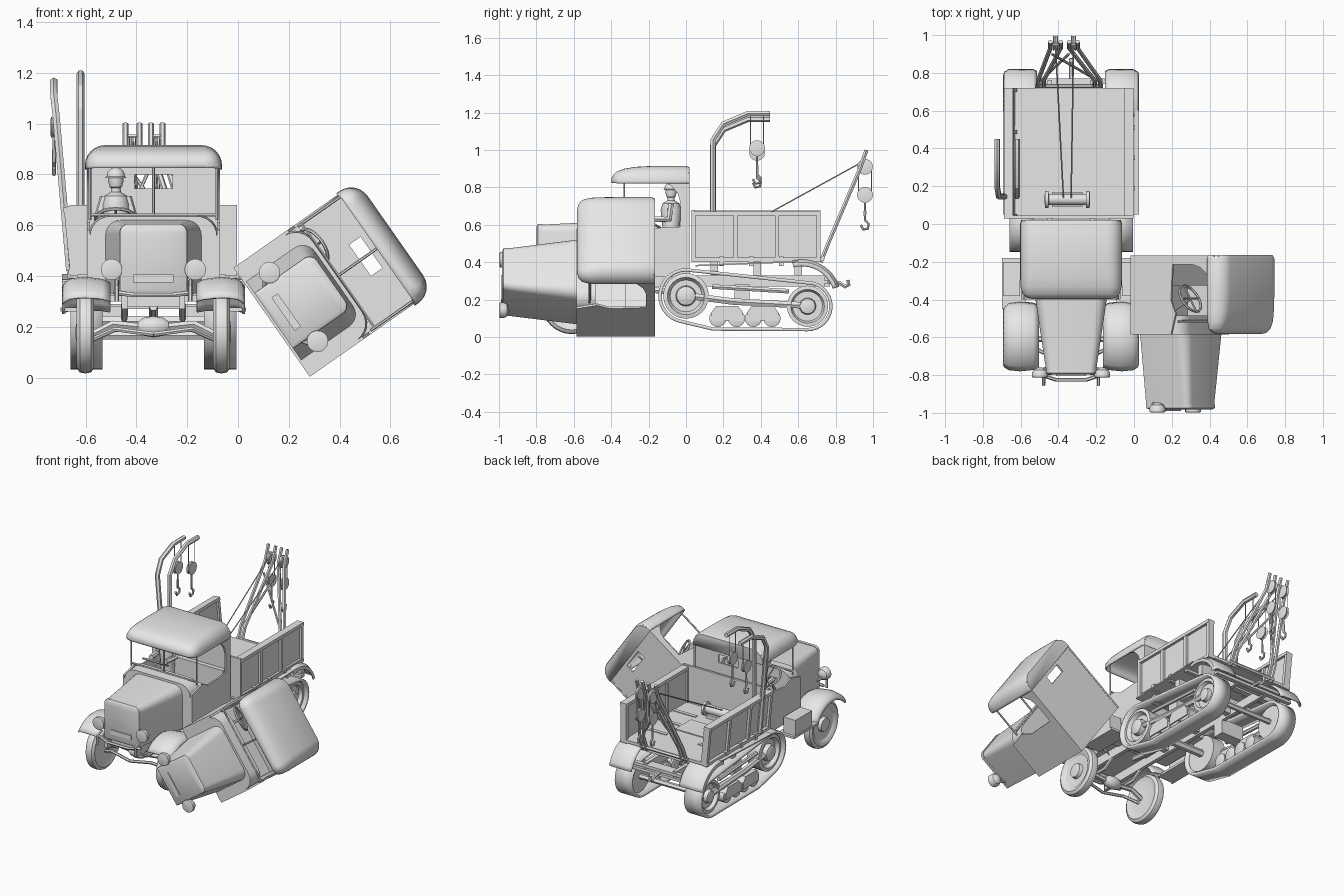
import bpy, bmesh, math
from mathutils import Matrix, Vector
from math import sin, cos, pi, radians

if "Cube" in bpy.data.objects:
    bpy.data.objects.remove(bpy.data.objects["Cube"])

grey = bpy.data.materials.new("light grey")
grey.diffuse_color = (0.8, 0.8, 0.8, 1)
grey.use_nodes = True
grey.node_tree.nodes["Principled BSDF"].inputs["Base Color"].default_value = grey.diffuse_color
TRUCK = Matrix.Translation((-0.333, 0, 0))
M = TRUCK  # placement of whatever is being built


def finish(name, bm, thick=0):
    bmesh.ops.recalc_face_normals(bm, faces=bm.faces)
    me = bpy.data.meshes.new(name)
    bm.to_mesh(me)
    bm.free()
    me.materials.append(grey)
    ob = bpy.data.objects.new(name, me)
    bpy.context.collection.objects.link(ob)
    ob.matrix_world = M
    if thick:
        mod = ob.modifiers.new("thickness", 'SOLIDIFY')
        mod.thickness = thick
    return ob


def box(name, x0, x1, y0, y1, z0, z1):
    bm = bmesh.new()
    mid = Vector(((x0 + x1) / 2, (y0 + y1) / 2, (z0 + z1) / 2))
    bmesh.ops.create_cube(bm, size=1, matrix=Matrix.Translation(mid) @ Matrix.Diagonal((x1 - x0, y1 - y0, z1 - z0, 1)))
    return finish(name, bm)


def rings_mesh(name, rings, closed, caps=(False, False), thick=0):
    bm = bmesh.new()
    vs = [[bm.verts.new(p) for p in r] for r in rings]
    n = len(rings[0])
    for a, b in zip(vs, vs[1:]):
        for i in range(n if closed else n - 1):
            j = (i + 1) % n
            bm.faces.new((a[i], a[j], b[j], b[i]))
    if caps[0]:
        bm.faces.new(vs[0])
    if caps[1]:
        bm.faces.new(vs[-1])
    return finish(name, bm, thick)


def lathe(name, prof, c, axis='X', n=24):
    """prof: (distance along axis, radius)"""
    rings = []
    for a, r in prof:
        r = max(r, 0.0005)
        ring = []
        for i in range(n):
            u, v = r * cos(2 * pi * i / n), r * sin(2 * pi * i / n)
            d = {'X': (a, u, v), 'Y': (u, a, v), 'Z': (u, v, a)}[axis]
            ring.append(Vector(c) + Vector(d))
        rings.append(ring)
    return rings_mesh(name, rings, True, (True, True))


def loft(name, sections, closed=True, caps=(True, True), thick=0):
    """sections: (y, half width, z bottom, z top, corner radius)"""
    rings = []
    for y, h, z0, z1, r in sections:
        left = [(-h + r - r * cos(t * pi / 12), y, z1 - r + r * sin(t * pi / 12)) for t in range(7)]
        left = [(-h, y, z0)] + left
        rings.append(left + [(-x, yy, z) for x, yy, z in reversed(left)])
    return rings_mesh(name, rings, closed, caps, thick)


def prism(name, pts, x0, x1):
    return rings_mesh(name, [[(x, y, z) for y, z in pts] for x in (x0, x1)], True, (True, True))


def tube(name, pts, r, cyclic=False):
    cu = bpy.data.curves.new(name, 'CURVE')
    cu.dimensions = '3D'
    sp = cu.splines.new('POLY')
    sp.points.add(len(pts) - 1)
    for p, q in zip(sp.points, pts):
        p.co = (*q, 1)
    sp.use_cyclic_u = cyclic
    cu.bevel_depth, cu.bevel_resolution, cu.use_fill_caps = r, 1, True
    cu.materials.append(grey)
    ob = bpy.data.objects.new(name, cu)
    bpy.context.collection.objects.link(ob)
    ob.matrix_world = M
    bpy.ops.object.select_all(action='DESELECT')
    ob.select_set(True)
    bpy.context.view_layer.objects.active = ob
    bpy.ops.object.convert(target='MESH')
    return ob


def fender(name, s, cy, cz, a0, a1, prof):
    rings = []
    for i in range(13):
        a = radians(a0 + (a1 - a0) * i / 12)
        rings.append([(s * x, cy + r * cos(a), cz + r * sin(a)) for x, r in prof])
    return rings_mesh(name, rings, False, thick=0.008)


def hull(circles):
    pts = sorted((round(y + r * cos(2 * pi * i / 32), 5), round(z + r * sin(2 * pi * i / 32), 5))
                 for y, z, r in circles for i in range(32))
    def half(seq):
        out = []
        for p in seq:
            while len(out) > 1 and ((out[-1][0] - out[-2][0]) * (p[1] - out[-2][1])
                                    - (out[-1][1] - out[-2][1]) * (p[0] - out[-2][0])) <= 0:
                out.pop()
            out.append(p)
        return out[:-1]
    return half(pts) + half(pts[::-1])


def tackle(x, y, top, sheaves, hook):
    for z in sheaves:
        lathe("sheave", [(-.013, .03), (-.011, .042), (-.003, .036), (.003, .036), (.011, .042), (.013, .03)], (x, y, z))
    for d in (-.035, .035):
        tube("tackle_rope", [(x, y + d, top), (x, y + d, sheaves[-1])], .003)
    tube("tackle_link", [(x, y, sheaves[-1]), (x, y, hook + .08)], .006)
    tube("hook", [(x, y, hook + .1), (x, y, hook + .05), (x, y + .02, hook + .03), (x, y + .015, hook + .005),
                  (x, y - .01, hook), (x, y - .022, hook + .025)], .008)


def cab():
    # bonnet and grille
    loft("bonnet", [(-.79, .13, .33, .60, .035), (-.39, .19, .33, .62, .06)])
    loft("radiator_frame", [(-.798, .118, .345, .592, .03), (-.79, .132, .33, .605, .035), (-.77, .134, .33, .605, .035)])
    box("number_plate", -.08, .08, -.804, -.797, .375, .405)
    # cowl, side walls, floor and back wall
    loft("cowl", [(-.40, .25, .32, .635, .08), (-.30, .255, .32, .64, .08)])
    wall = [(-.40, .32), (.018, .32), (.018, .86), (-.22, .86), (-.22, .835), (-.13, .83), (-.08, .81),
            (-.045, .77), (-.03, .72), (-.03, .59), (-.22, .58), (-.29, .61), (-.40, .58)]
    for s in (-1, 1):
        prism("cab_side", wall, s * .25, s * .262)
        tube("windscreen_side_post", [(s * .25, -.33, .62), (s * .25, -.33, .86)], .006)
        lathe("headlight", [(-.022, .036), (-.02, .042), (0, .042), (.018, .033), (.03, .012)], (s * .165, -.79, .425), 'Y')
        tube("headlight_bracket", [(s * .165, -.775, .40), (s * .12, -.76, .37)], .008)
    box("cab_floor", -.255, .255, -.39, .01, .32, .33)
    box("cab_back_lower", -.258, .258, .004, .016, .32, .745)
    box("cab_back_upper", -.25, .25, .004, .016, .80, .88)
    for s in (-1, 1):
        box("cab_back_side", *sorted((s * .075, s * .258)), .004, .016, .745, .80)
    tube("windscreen_post", [(0, -.33, .63), (0, -.33, .89)], .006)
    tube("windscreen_sill", [(-.25, -.33, .64), (.25, -.33, .64)], .006)
    # roof, rounded in plan at the front
    loft("roof", [(-.397, .205, .825, .85, .015), (-.39, .235, .825, .865, .03), (-.37, .257, .822, .885, .05),
                  (-.33, .268, .82, .90, .065), (-.27, .27, .82, .91, .075), (-.18, .27, .82, .915, .08),
                  (.0, .27, .82, .915, .08), (.02, .264, .82, .908, .08)],
         closed=False, caps=(True, True), thick=.006)
    # seat and steering
    box("seat", -.24, .24, -.14, 0, .33, .47)
    box("seat_back", -.24, .24, -.03, 0, .47, .60)
    c = Vector((-.148, -.21, .625))
    rim = [c + Vector((.08 * cos(t * pi / 10), .08 * sin(t * pi / 10) * .87, .08 * sin(t * pi / 10) * -.5)) for t in range(20)]
    tube("steering_wheel", rim, .007, True)
    for t in range(0, 20, 5):
        tube("steering_spoke", [c, rim[t]], .005)
    tube("steering_column", [c, (-.148, -.36, .36)], .009)


# cab on the truck, and the spare cab lying on its side
cab()
M = Matrix.Translation((.1325, -.185, .2175)) @ Matrix.Rotation(radians(55), 4, 'Y') @ Matrix.Translation((0, 0, -.32))
cab()
M = TRUCK

# driver
dx, dy = -.148, -.08
lathe("driver_torso", [(.47, .05), (.58, .045), (.68, .056), (.715, .045), (.73, .02), (.76, .018)], (dx, dy, 0), 'Z', 12)
lathe("driver_head", [(.74, .01), (.75, .024), (.775, .031), (.80, .028)], (dx, dy, 0), 'Z', 12)
lathe("driver_helmet", [(.785, .045), (.792, .036), (.81, .032), (.822, .02), (.827, .001)], (dx, dy, 0), 'Z', 12)
for s in (-1, 1):
    tube("driver_arm", [(dx + s * .045, dy, .71), (dx + s * .068, dy - .01, .63), (dx + s * .055, dy - .1, .63)], .018)
    tube("driver_leg", [(dx + s * .03, dy, .49), (dx + s * .04, dy - .12, .48), (dx + s * .04, dy - .14, .35)], .024)

# chassis, axle, bumper
for s in (-1, 1):
    box("frame_rail", *sorted((s * .10, s * .125)), -.80, .76, .27, .33)
    tube("bumper_hanger", [(s * .145, -.80, .38), (s * .145, -.85, .36), (s * .145, -.85, .30)], .009)
    tube("axle_arm", [(s * .06, -.61, .20), (s * .16, -.61, .21), (s * .25, -.61, .165)], .016)
    tube("axle_brace", [(s * .24, -.63, .15), (s * .15, -.68, .19), (0, -.70, .17)], .010)
    tube("front_spring", [(s * .115, -.77, .29), (s * .115, -.68, .23), (s * .115, -.54, .23), (s * .115, -.45, .29)], .013)
for y in (-.74, -.2, .1, .4, .72):
    box("cross_member", -.12, .12, y - .02, y + .02, .28, .32)
lathe("differential", [(-.06, .02), (-.04, .035), (0, .042), (.04, .035), (.06, .02)], (0, -.61, .20))
tube("bumper", [(-.155, -.80, .335), (-.08, -.825, .325), (.08, -.825, .325), (.155, -.80, .335)], .01)
tube("drive_shaft", [(0, -.4, .28), (0, 0, .23)], .018)
tube("drive_axle", [(-.26, 0, .22), (.26, 0, .22)], .025)
tube("rear_axle", [(-.26, .65, .165), (.26, .65, .165)], .018)
tube("tow_hook", [(0, .72, .30), (0, .82, .29), (0, .85, .27), (0, .87, .28), (0, .865, .305)], .012)
for z in (.27, .30):
    box("tow_bar", -.30, .30, .74, .77, z, z + .02)

outer = hull([(0, .22, .148), (.65, .165, .134), (.15, .09, .056)])
front_prof = [(.17, .20), (.20, .213), (.27, .222), (.33, .214), (.352, .197), (.36, .18)]
rear_prof = [(.18, .20), (.20, .21), (.33, .21), (.355, .195), (.36, .175)]
wheel_prof = [(-.034, .03), (-.026, .105), (-.03, .12), (-.034, .14), (-.022, .158), (0, .162),
              (.022, .158), (.034, .14), (.03, .12), (.018, .105), (.012, .05), (.034, .045), (.038, .02)]
for s in (-1, 1):
    # front wheels, fenders, running boards
    lathe("front_wheel", [(s * a, r) for a, r in wheel_prof], (s * .268, -.61, .178), n=32)
    fender("front_fender", s, -.61, .175, 25, 140, front_prof)
    box("running_board", *sorted((s * .24, s * .365)), -.45, -.18, .26, .275)
    box("tool_box", *sorted((s * .27, s * .36)), -.38, -.20, .275, .38)
    # tracks
    rings_mesh("track_band", [[(s * x, y, z) for y, z in outer] for x in (.20, .327)], True, thick=.018)
    lathe("drive_wheel", [(s * a, r) for a, r in [(-.05, .12), (.04, .122), (.045, .10), (.02, .085), (.02, .055), (.05, .05), (.06, .025)]], (s * .265, 0, .22))
    lathe("idler_wheel", [(s * a, r) for a, r in [(-.04, .108), (.04, .11), (.042, .09), (.02, .08), (.02, .045), (.045, .04), (.05, .02)]], (s * .265, .65, .165))
    for y in (.17, .27, .36, .46):
        lathe("road_wheel", [(-.045, .04), (-.042, .046), (.042, .046), (.045, .04)], (s * .265, y, .10), n=16)
    for y in (.22, .41):
        prism("bogie", [(y - .085, .085), (y + .085, .085), (y + .085, .13), (y + .06, .165), (y - .06, .165), (y - .085, .13)], s * .235, s * .318)
    tube("track_beam", [(s * .29, .02, .22), (s * .29, .25, .19), (s * .29, .62, .17)], .02)
    tube("return_guide", [(s * .30, .14, .27), (s * .30, .55, .245)], .014)
    box("track_support", *sorted((s * .10, s * .27)), .26, .34, .18, .28)
    # rear fenders
    fender("rear_fender", s, .62, .205, 18, 105, rear_prof)
    prism("track_guard", [(.05, .378), (.60, .40), (.60, .408), (.05, .386)], s * .18, s * .36)
    for y in (.19, .35, .51):
        box("bed_bracket", *sorted((s * .12, s * .338)), y - .012, y + .012, .38, .43)

# load bed
box("bed_floor", -.335, .327, .03, .72, .405, .425)
box("bed_front_board", -.33, .33, .03, .045, .42, .68)
box("bed_hatch", -.10, .12, .25, .42, .425, .431)
for y in (.15, .38, .6):
    box("bed_bearer", -.30, .30, y - .02, y + .02, .33, .405)
for s in (-1, 1):
    # the left side board leans outward
    M = TRUCK if s > 0 else TRUCK @ Matrix.Translation((-.33, 0, .41)) @ Matrix.Rotation(radians(-5.5), 4, 'Y') @ Matrix.Translation((.33, 0, -.41))
    box("side_board", *sorted((s * .297, s * .312)), .03, .72, .40, .672)
    for z in (.40, .65):
        box("side_rail", *sorted((s * .282, s * .33)), .03, .72, z, z + .022)
    for i in range(4):
        y = .03 + i * .2227
        box("side_rib", *sorted((s * .284, s * .328)), y, y + .022, .41, .66)
M = TRUCK

# side davits
for x0, x1, top in ((-.287, -.287, 1.195), (-.33, -.392, 1.165)):
    tube("davit", [(x0, .145, .42), (x1 + (x0 - x1) * .15, .145, top - .14), (x1, .20, top - .055),
                   (x1, .33, top), (x1, .45, top)], .016)
    tackle(x1, .38, top, [1.01 if x0 == x1 else .985], .82 if x0 == x1 else .80)

# winch
lathe("winch_drum", [(-.12, .02), (-.118, .045), (-.10, .045), (-.098, .03), (.098, .03), (.10, .045), (.118, .045), (.12, .02)], (-.02, .13, .47))
box("winch_base", -.10, .06, .09, .17, .425, .45)

# rear booms
for base, tops in ((-.16, (-.11, -.055)), (.14, (-.01, .035))):
    for i, t in enumerate(tops):
        b = base + (i - .5) * .03
        tube("boom_leg", [(b, .72, .40), (b, .76, .50), (t, .93, .90), (t, .965, 1.0)], .012)
    mid = sum(tops) / 2
    tube("boom_head_pin", [(tops[0] - .01, .95, .95), (tops[1] + .01, .95, .95)], .008)
    tackle(mid, .957, .93, [.91, .76], .575)
    tube("winch_rope", [(mid, .94, .935), (-.04 if base < 0 else 0, .13, .49)], .004)
    tube("boom_brace", [(base, .76, .50), (-.06 - base * .3, .90, .83)], .007)
tube("boom_foot_bar", [(-.19, .73, .42), (.17, .73, .42)], .012)

# smooth shading with crisp edges
bpy.ops.object.select_all(action='SELECT')
bpy.context.view_layer.objects.active = bpy.context.selected_objects[0]
bpy.ops.object.shade_smooth_by_angle(angle=radians(32))
